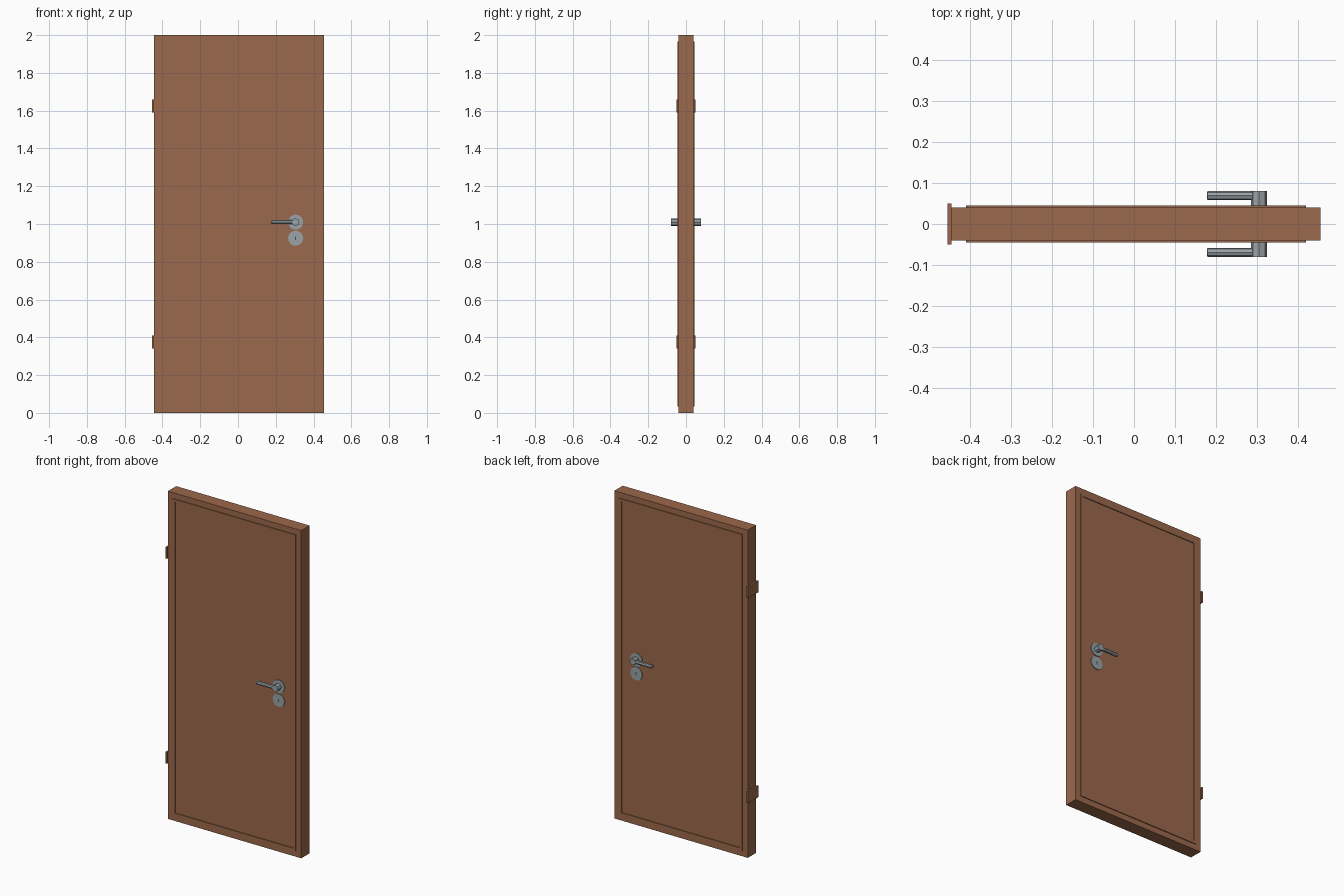
import bpy, math
from mathutils import Matrix, Vector

cube = bpy.data.objects.get("Cube")
if cube:
    bpy.data.objects.remove(cube, do_unlink=True)


def material(name, rgb):
    m = bpy.data.materials.new(name)
    m.use_nodes = True
    m.diffuse_color = (*rgb, 1)
    m.node_tree.nodes["Principled BSDF"].inputs["Base Color"].default_value = (*rgb, 1)
    return m


WOOD = material("brown_wood", (0.33, 0.138, 0.072))
METAL = material("grey_metal", (0.32, 0.37, 0.39))
DARK = material("dark_grey", (0.07, 0.08, 0.085))


def box(name, lo, hi, mat):
    """Box between two opposite corners."""
    lo, hi = Vector(lo), Vector(hi)
    bpy.ops.mesh.primitive_cube_add(size=1)
    ob = bpy.context.object
    ob.name = name
    ob.data.transform(Matrix.Translation((lo + hi) / 2) @ Matrix.Diagonal((*(hi - lo), 1)))
    ob.data.materials.append(mat)
    return ob


def cylinder(name, start, end, radius, sides, mat, bevel=0):
    """Faceted cylinder between two points."""
    start, end = Vector(start), Vector(end)
    axis = end - start
    bpy.ops.mesh.primitive_cylinder_add(vertices=sides, radius=radius, depth=axis.length)
    ob = bpy.context.object
    ob.name = name
    turn = axis.to_track_quat('Z', 'Y').to_matrix().to_4x4()
    ob.data.transform(Matrix.Translation((start + end) / 2) @ turn)
    ob.data.materials.append(mat)
    if bevel:
        mod = ob.modifiers.new("soft_ends", 'BEVEL')
        mod.width = bevel
        mod.segments = 1
        mod.angle_limit = math.radians(60)
    return ob


# Door slab
LEFT, RIGHT, TOP, HALF = -0.445, 0.455, 2.0, 0.04
box("door_slab", (LEFT, -HALF, 0), (RIGHT, HALF, TOP), WOOD)

# Hinge plates on the narrow edge
for label, z in (("lower", 0.375), ("upper", 1.625)):
    box(label + "_hinge", (LEFT - 0.01, -0.05, z - 0.035), (LEFT, 0.05, z + 0.035), WOOD)

MARGIN, WIDTH, RAISED = 0.035, 0.015, 0.045
X, HANDLE_Z, LOCK_Z = 0.305, 1.01, 0.925

for side, s in (("front", -1), ("back", 1)):
    # Raised moulding: four strips around the panel
    x0, x1, z0, z1 = LEFT + MARGIN, RIGHT - MARGIN, MARGIN, TOP - MARGIN
    strips = {
        "bottom": (x0, x1, z0, z0 + WIDTH),
        "top": (x0, x1, z1 - WIDTH, z1),
        "hinge_side": (x0, x0 + WIDTH, z0 + WIDTH, z1 - WIDTH),
        "lock_side": (x1 - WIDTH, x1, z0 + WIDTH, z1 - WIDTH),
    }
    ya, yb = sorted((s * HALF, s * RAISED))
    for label, (a, b, c, d) in strips.items():
        box(f"{side}_moulding_{label}", (a, ya, c), (b, yb, d), WOOD)

    # Round plates behind the handle and around the keyhole
    for label, z in (("handle_rosette", HANDLE_Z), ("lock_rosette", LOCK_Z)):
        cylinder(f"{side}_{label}", (X, s * HALF, z), (X, s * RAISED, z), 0.04, 16, METAL)

    # Keyhole plate
    ya, yb = sorted((s * RAISED, s * (RAISED + 0.0005)))
    box(side + "_keyhole", (X - 0.003, ya, LOCK_Z - 0.01), (X + 0.003, yb, LOCK_Z + 0.01), DARK)

    # Handle hub and lever
    cylinder(side + "_handle_hub", (X, s * HALF, HANDLE_Z), (X, s * 0.08, HANDLE_Z),
             0.02, 8, METAL)
    cylinder(side + "_handle_lever", (0.178, s * 0.069, HANDLE_Z), (X, s * 0.069, HANDLE_Z),
             0.011, 8, METAL, bevel=0.002)
